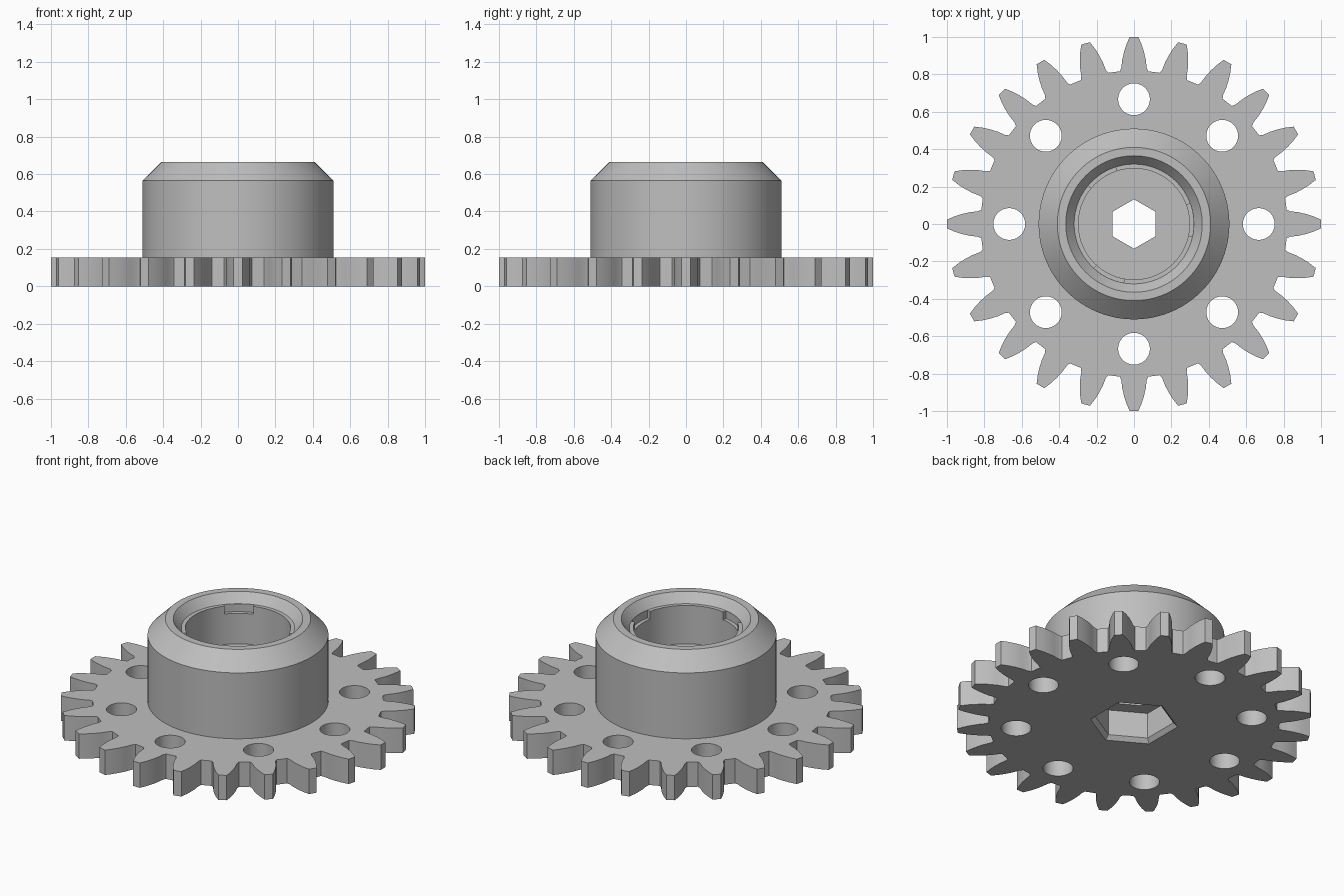
import bpy
import bmesh
from math import cos, sin, pi, radians

old = bpy.data.objects.get("Cube")
if old:
    bpy.data.objects.remove(old)

grey = bpy.data.materials.new("plain grey")
grey.use_nodes = True
GREY = (0.52, 0.52, 0.52, 1)
grey.diffuse_color = GREY
grey.node_tree.nodes["Principled BSDF"].inputs["Base Color"].default_value = GREY


def loft(name, loops):
    """Closed solid through equal-length loops of points, capped at both ends."""
    bm = bmesh.new()
    rings = [[bm.verts.new(p) for p in loop] for loop in loops]
    n = len(rings[0])
    for a, b in zip(rings, rings[1:]):
        for i in range(n):
            j = (i + 1) % n
            bm.faces.new((a[i], a[j], b[j], b[i]))
    bm.faces.new(rings[0])
    bm.faces.new(rings[-1])
    bmesh.ops.recalc_face_normals(bm, faces=bm.faces)
    mesh = bpy.data.meshes.new(name)
    bm.to_mesh(mesh)
    bm.free()
    mesh.materials.append(grey)
    obj = bpy.data.objects.new(name, mesh)
    bpy.context.collection.objects.link(obj)
    return obj


def turned(name, profile, sides, turn=0.0, at=(0, 0)):
    """Stack of regular rings given as (radius, height)."""
    angles = [turn + 2 * pi * i / sides for i in range(sides)]
    return loft(name, [[(at[0] + r * cos(a), at[1] + r * sin(a), z) for a in angles]
                       for r, z in profile])


def prism(name, outline, bottom, top):
    return loft(name, [[(x, y, z) for x, y in outline] for z in (bottom, top)])


def cut(obj, cutters):
    for cutter in cutters:
        cutter.hide_render = True
        mod = obj.modifiers.new("cut", "BOOLEAN")
        mod.operation = "DIFFERENCE"
        mod.solver = "EXACT"
        mod.object = cutter
        bpy.context.view_layer.objects.active = obj
        bpy.ops.object.modifier_apply(modifier=mod.name)


PLATE_TOP = 0.155
TEETH = 24

# Toothed plate: each tooth has curved flanks and a narrow flat tip
half_tooth = [(0.82, 5.3), (0.84, 4.6), (0.88, 4.1), (0.92, 3.35), (0.96, 2.45), (1.0, 1.35)]
flanks = [(r, -a) for r, a in half_tooth] + half_tooth[::-1]
outline = []
for t in range(TEETH):
    for r, a in flanks:
        angle = 2 * pi * t / TEETH + radians(a)
        outline.append((r * cos(angle), r * sin(angle)))
plate = prism("gear_plate", outline, 0, PLATE_TOP)

# Hub collar with chamfered rim, countersunk bore and flat bore floor
hub = turned("hub_collar", [(0.51, PLATE_TOP), (0.51, 0.565), (0.41, 0.665), (0.365, 0.665),
                            (0.32, 0.609), (0.297, 0.609), (0.297, 0.37)], 96)

# Hexagonal pocket with flared mouth below, narrower hexagonal hole above
pocket = turned("hex_pocket_cutter", [(0.259, -0.01), (0.225, 0.025), (0.225, 0.185)], 6, pi / 6)
shaft = turned("hex_shaft_cutter", [(0.132, 0.1), (0.132, 0.5)], 6, pi / 6)

# Ring of eight round holes
holes = []
for i in range(8):
    a = i * pi / 4
    holes.append(turned("hole_cutter", [(0.085, -0.1), (0.085, 0.3)], 40,
                        at=(0.667 * cos(a), 0.667 * sin(a))))

# Three short slots in the bore lip
slots = []
for start in (-12, 108, 228):
    arc = [radians(start + 4 * k) for k in range(9)]
    sector = [(0.319 * cos(a), 0.319 * sin(a)) for a in arc]
    sector += [(0.25 * cos(a), 0.25 * sin(a)) for a in reversed(arc)]
    slots.append(prism("slot_cutter", sector, 0.56, 0.615))

cut(plate, [pocket] + holes)
cut(hub, [pocket, shaft] + slots)
for cutter in [pocket, shaft] + holes + slots:
    bpy.data.objects.remove(cutter)

# Smooth curved walls, sharp machined edges
for obj in (plate, hub):
    bpy.ops.object.select_all(action="DESELECT")
    obj.select_set(True)
    bpy.context.view_layer.objects.active = obj
    bpy.ops.object.shade_smooth_by_angle(angle=radians(20))
